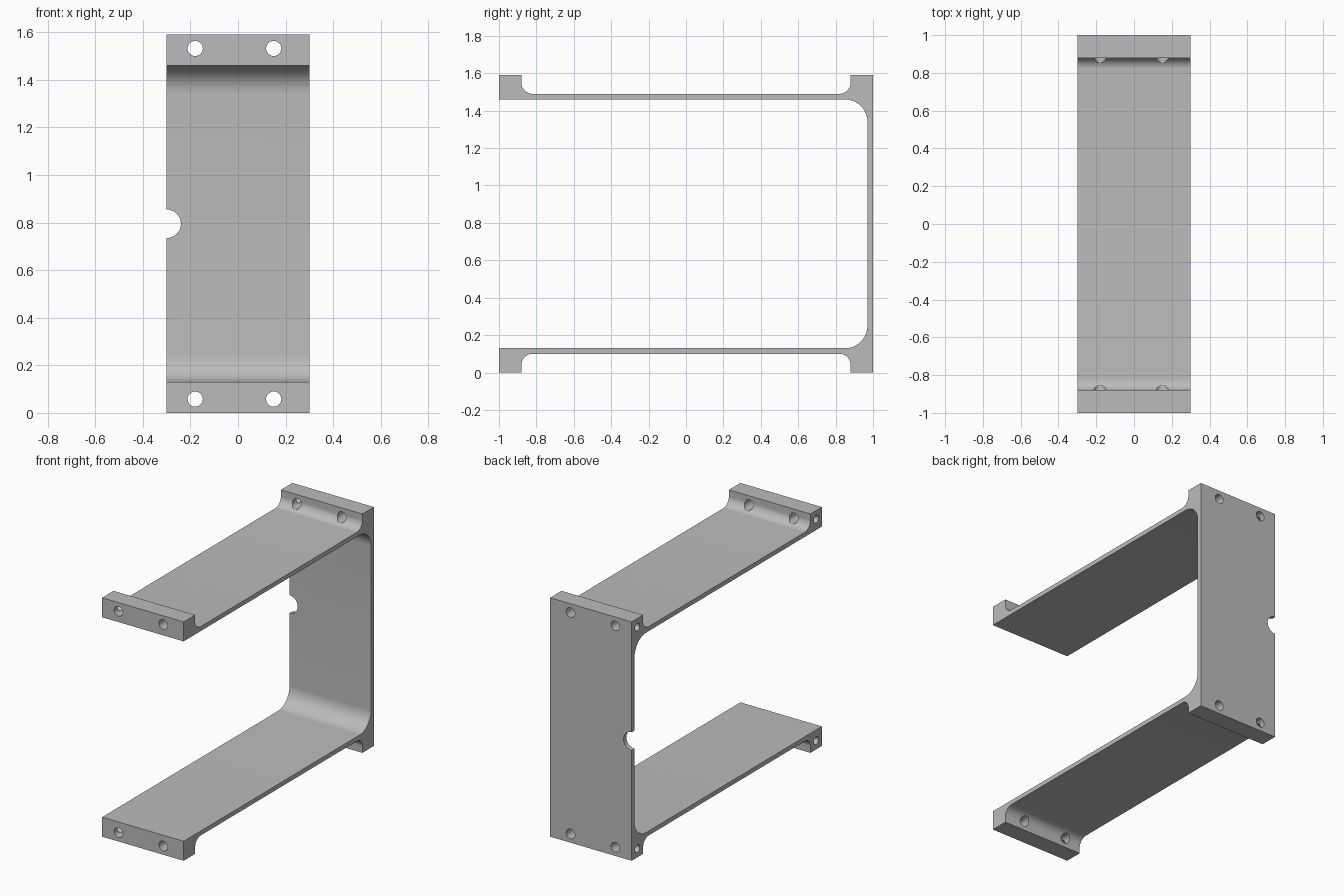
import bpy, bmesh
from math import pi, sin, cos
from mathutils import Vector, Matrix

cube = bpy.data.objects.get("Cube")
if cube:
    bpy.data.objects.remove(cube)

HEIGHT, HALF_W = 1.59, 0.30
MID = HEIGHT / 2
LUG, ARM_LOW, ARM_HIGH, WALL = 0.88, 0.10, 0.13, 0.97
SMALL_R, BIG_R = 0.06, 0.12

grey = bpy.data.materials.new("plain grey")
grey.use_nodes = True
colour = (0.5, 0.5, 0.5, 1)
grey.diffuse_color = colour
grey.node_tree.nodes["Principled BSDF"].inputs["Base Color"].default_value = colour


def arc(cy, cz, r, start, end, steps=12):
    """Points of a fillet in the side profile."""
    angles = [start + (end - start) * i / steps for i in range(steps + 1)]
    return [(cy + r * cos(a), cz + r * sin(a)) for a in angles]


def add_object(name, bm):
    bmesh.ops.recalc_face_normals(bm, faces=bm.faces)
    mesh = bpy.data.meshes.new(name)
    bm.to_mesh(mesh)
    bm.free()
    mesh.materials.append(grey)
    obj = bpy.data.objects.new(name, mesh)
    bpy.context.collection.objects.link(obj)
    return obj


def cylinder(name, start, end, radius):
    """Cutting cylinder between two points."""
    start, end = Vector(start), Vector(end)
    axis = end - start
    turn = axis.to_track_quat("Z", "Y").to_matrix().to_4x4()
    bm = bmesh.new()
    bmesh.ops.create_cone(bm, cap_ends=True, segments=32, radius1=radius,
                          radius2=radius, depth=axis.length,
                          matrix=Matrix.Translation((start + end) / 2) @ turn)
    return add_object(name, bm)


# Lower half of the C-shaped side profile, from arm tip to back wall
c_y, c_z = LUG - SMALL_R, ARM_LOW - SMALL_R
lower = [(WALL - BIG_R - 0.001, ARM_HIGH), (-1, ARM_HIGH), (-1, 0), (-LUG, 0)]
lower += arc(-c_y, c_z, SMALL_R, pi, pi / 2)
lower += arc(c_y, c_z, SMALL_R, pi / 2, 0)
lower += [(LUG, 0), (1, 0)]
inner = arc(WALL - BIG_R, ARM_HIGH + BIG_R, BIG_R, 0, -pi / 2, 16)
half = inner + lower[1:]
profile = half + [(y, HEIGHT - z) for y, z in reversed(half)]

# Bracket body extruded across its width
bm = bmesh.new()
face = bm.faces.new([bm.verts.new((-HALF_W, y, z)) for y, z in profile])
side = bmesh.ops.extrude_face_region(bm, geom=[face])
bmesh.ops.translate(bm, vec=(2 * HALF_W, 0, 0),
                    verts=[v for v in side["geom"] if isinstance(v, bmesh.types.BMVert)])
bracket = add_object("bracket", bm)

# Mounting holes through the lugs, blind side holes and the cable notch
cutters = [cylinder("notch_cutter", (-HALF_W, 0.8, MID), (-HALF_W, 1.2, MID), 0.06)]
for z in (0.058, HEIGHT - 0.058):
    for x in (-0.18, 0.15):
        cutters.append(cylinder("mounting_hole_cutter", (x, -1.1, z), (x, -0.7, z), 0.032))
        cutters.append(cylinder("mounting_hole_cutter", (x, 0.7, z), (x, 1.1, z), 0.032))
    for y in (-0.94, 0.94):
        cutters.append(cylinder("side_hole_cutter", (-0.4, y, z), (-0.18, y, z), 0.025))

for cutter in cutters:
    cut = bracket.modifiers.new(cutter.name, "BOOLEAN")
    cut.operation = "DIFFERENCE"
    cut.solver = "EXACT"
    cut.object = cutter

# Bake the cuts, then drop the cutters
graph = bpy.context.evaluated_depsgraph_get()
bracket_mesh = bpy.data.meshes.new_from_object(bracket.evaluated_get(graph))
bracket.modifiers.clear()
bracket.data = bracket_mesh
for cutter in cutters:
    bpy.data.objects.remove(cutter)

# Smooth fillets and holes, keep edges sharp
bpy.ops.object.select_all(action="DESELECT")
bracket.select_set(True)
bpy.context.view_layer.objects.active = bracket
bpy.ops.object.shade_smooth_by_angle(angle=pi / 6)
